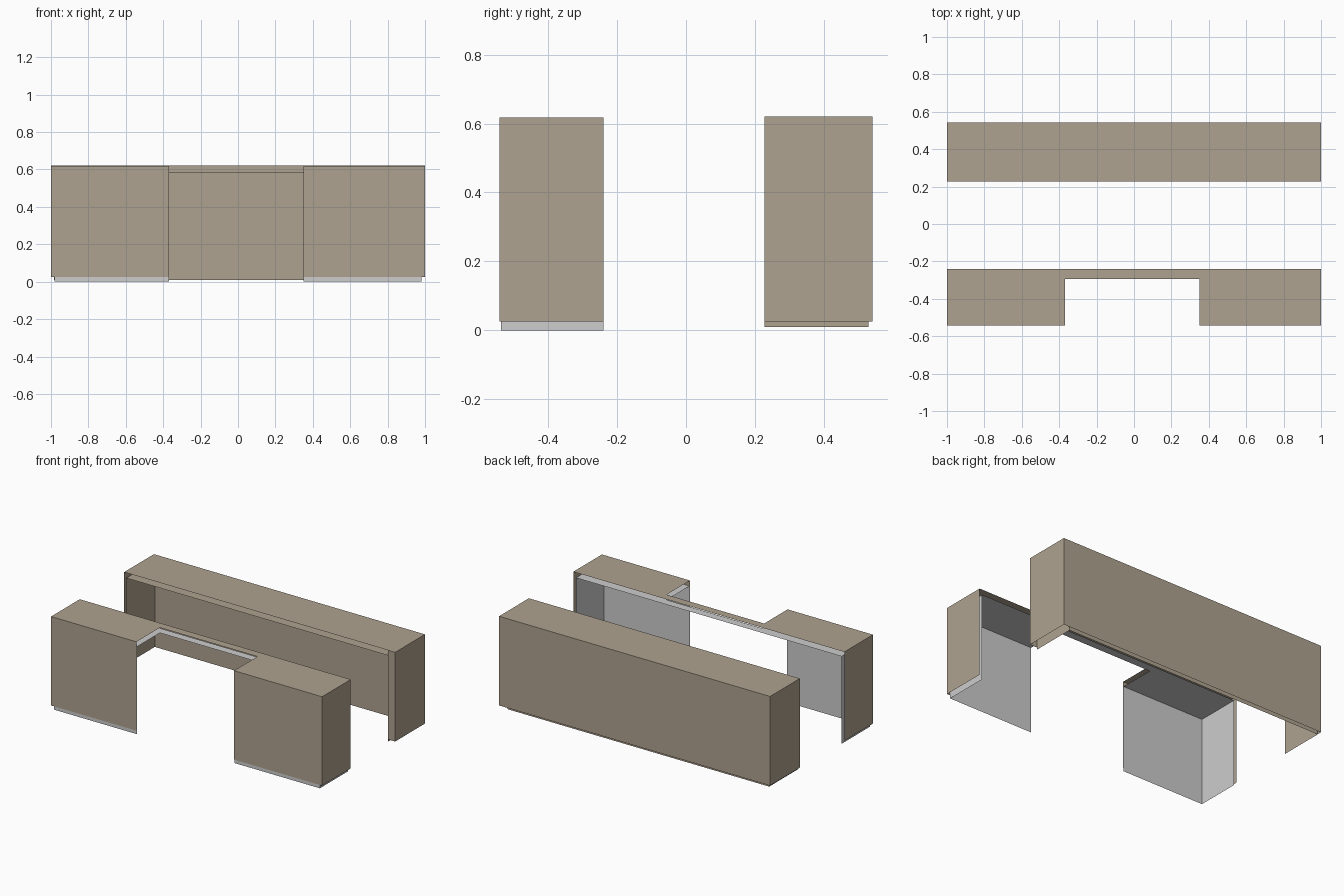
import bpy

if "Cube" in bpy.data.objects:
    bpy.data.objects.remove(bpy.data.objects["Cube"])


def material(name, rgb):
    m = bpy.data.materials.new(name)
    m.diffuse_color = (*rgb, 1)
    m.use_nodes = True
    m.node_tree.nodes["Principled BSDF"].inputs["Base Color"].default_value = m.diffuse_color
    return m


TAN = material("tan_wood", (0.43, 0.365, 0.28))
GREY = material("light_grey", (0.61, 0.61, 0.61))


class Panels:
    """Collects flat panels into one object."""

    def __init__(self, name, mat):
        self.name, self.mat, self.verts, self.faces = name, mat, [], []

    def face(self, *pts):
        n = len(self.verts)
        self.verts += pts
        self.faces.append(range(n, n + len(pts)))

    def wall(self, a, b, z0, z1):
        """Upright panel above the ground line a-b."""
        self.face((*a, z0), (*b, z0), (*b, z1), (*a, z1))

    def top(self, outline, z):
        self.face(*[(x, y, z) for x, y in outline])

    def build(self):
        me = bpy.data.meshes.new(self.name)
        me.from_pydata(self.verts, [], [list(f) for f in self.faces])
        me.materials.append(self.mat)
        bpy.context.collection.objects.link(bpy.data.objects.new(self.name, me))


def front_shell(name, mat, x, y0, z0, z1):
    """Counter skin, open at the back, below and at the knee notch."""
    p = Panels(name, mat)
    l, r, yn, y1 = -0.37, 0.35, -0.295, -0.24
    p.wall((-x, y1), (-x, y0), z0, z1)
    p.wall((-x, y0), (l, y0), z0, z1)
    p.wall((r, y0), (x, y0), z0, z1)
    p.wall((x, y0), (x, y1), z0, z1)
    p.top([(-x, y0), (l, y0), (l, yn), (r, yn), (r, y0), (x, y0), (x, y1), (-x, y1)], z1)
    p.build()


def back_shell(name, mat, x0, x1, y1, z0, z1, rim=None):
    """Cabinet skin, open towards the front and below."""
    p = Panels(name, mat)
    y0 = 0.228
    p.wall((x1, y0), (x1, y1), z0, z1)
    p.wall((x1, y1), (x0, y1), z0, z1)
    p.wall((x0, y1), (x0, y0), z0, z1)
    p.top([(x0, y0), (x1, y0), (x1, y1), (x0, y1)], z1)
    if rim:  # closed edge strip beside the opening
        p.wall((rim, y0), (x1, y0), z0, z1)
    p.build()


# front counter: outer skin and grey lining
front_shell("front_counter_outer", TAN, 1.0, -0.542, 0.025, 0.618)
front_shell("front_counter_lining", GREY, 0.98, -0.537, 0.0, 0.583)
# back cabinet: outer skin and lining
back_shell("back_cabinet_outer", TAN, -1.0, 1.0, 0.542, 0.025, 0.62, rim=0.947)
back_shell("back_cabinet_lining", TAN, -0.985, 0.947, 0.53, 0.01, 0.585)
